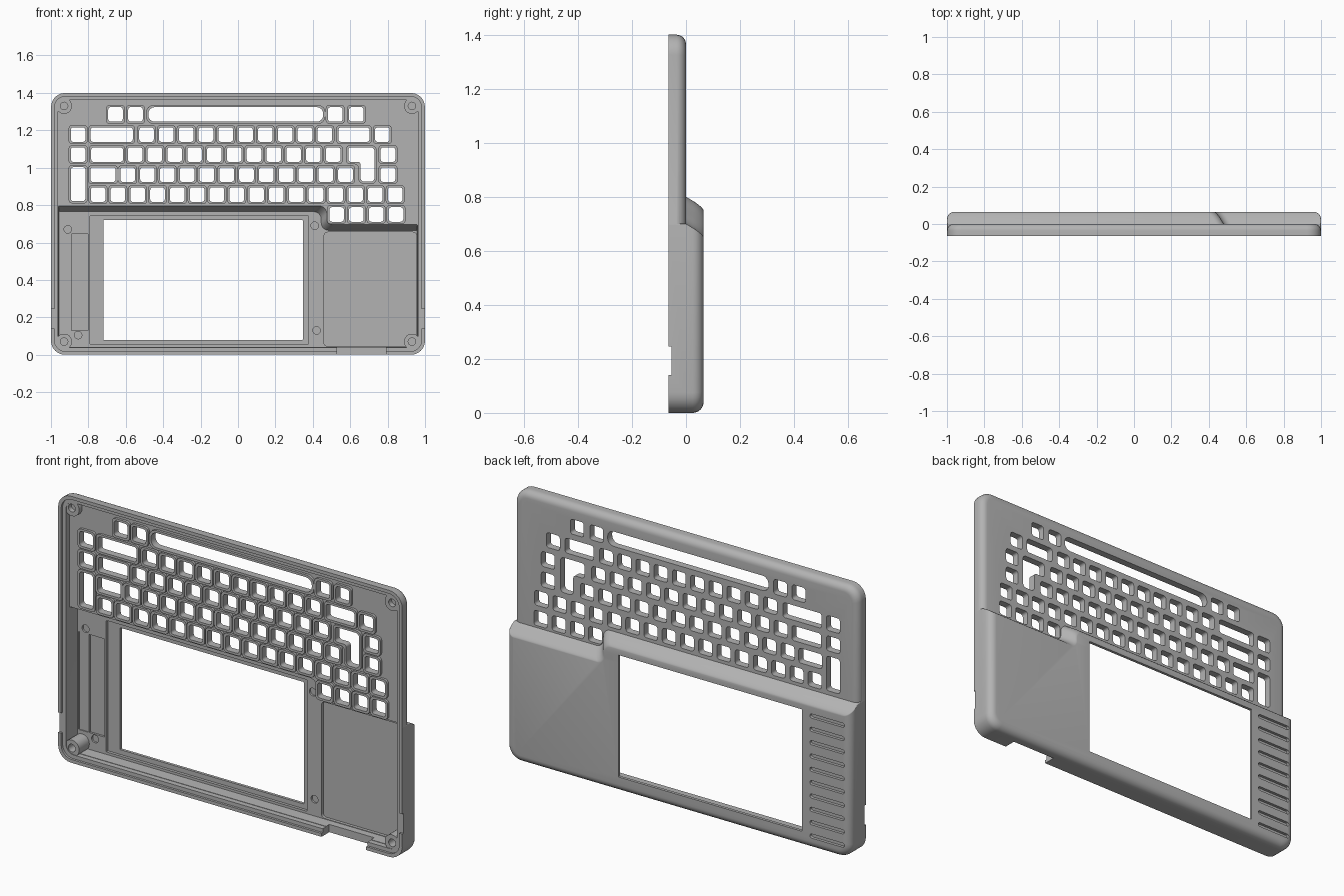
import bpy, bmesh, math

cube = bpy.data.objects.get("Cube")
if cube:
    bpy.data.objects.remove(cube, do_unlink=True)

grey = bpy.data.materials.new("matte_grey")
grey.use_nodes = True
grey.diffuse_color = (0.45, 0.45, 0.45, 1)
grey.node_tree.nodes["Principled BSDF"].inputs["Base Color"].default_value = (0.45, 0.45, 0.45, 1)


def rounded(corners, seg=6):
    """Outline in the xz plane: right-angled corners (x, z, radius), each turned into an arc."""
    pts = []
    for k, (x, z, r) in enumerate(corners):
        (px, pz, _), (nx, nz, _) = corners[k - 1], corners[(k + 1) % len(corners)]
        lp, ln = math.hypot(px - x, pz - z), math.hypot(nx - x, nz - z)
        ux, uz, vx, vz = (px - x) / lp, (pz - z) / lp, (nx - x) / ln, (nz - z) / ln
        for j in range(seg + 1):
            t = math.pi / 2 * j / seg
            a, b = 1 - math.sin(t), 1 - math.cos(t)
            pts.append((x + r * (ux * a + vx * b), z + r * (uz * a + vz * b)))
    return pts


def rect(x0, x1, z0, z1, r, seg=6):
    return rounded([(x0, z0, r), (x1, z0, r), (x1, z1, r), (x0, z1, r)], seg)


def disc(x, z, r):
    return rect(x - r, x + r, z - r, z + r, r * 0.97)


def loft(bm, rings, hollow=False):
    """Skin (outline, y) rings; capped at both ends, or closed into a frame."""
    loops = [[bm.verts.new((x, y, z)) for x, z in pts] for pts, y in rings]
    pairs = list(zip(loops, loops[1:]))
    if hollow:
        pairs.append((loops[-1], loops[0]))
    else:
        bm.faces.new(loops[0])
        bm.faces.new(loops[-1])
    n = len(loops[0])
    for a, b in pairs:
        for k in range(n):
            m = (k + 1) % n
            bm.faces.new((a[k], a[m], b[m], b[k]))


def prism(bm, pts, y0, y1):
    loft(bm, [(pts, y0), (pts, y1)])


def frame(bm, outer, inner, y0, y1):
    loft(bm, [(outer, y0), (inner, y0), (inner, y1), (outer, y1)], hollow=True)


def make(name, bm):
    bmesh.ops.recalc_face_normals(bm, faces=bm.faces)
    mesh = bpy.data.meshes.new(name)
    bm.to_mesh(mesh)
    bm.free()
    mesh.materials.append(grey)
    obj = bpy.data.objects.new(name, mesh)
    bpy.context.collection.objects.link(obj)
    return obj


def combine(target, bm, operation="DIFFERENCE"):
    tool = make("cutter", bm)
    tool.hide_render = True
    mod = target.modifiers.new("shape", "BOOLEAN")
    mod.operation, mod.object, mod.solver = operation, tool, "EXACT"
    bpy.context.view_layer.objects.active = target
    bpy.ops.object.modifier_apply(modifier=mod.name)
    bpy.data.objects.remove(tool, do_unlink=True)


def case_outline(i):
    return rect(-1 + i, 1 - i, i, 1.4 - i, 0.075 - 0.8 * i)


def bulge_outline(i, s):
    """Lower half with a stepped top edge; i insets the walls, s the step."""
    r, e = 0.075 - 0.8 * i, 0.004
    return rounded([(-1 + i, i, r), (1 - i, i, r), (1 - i, 0.70 - s, e),
                    (0.48 - s, 0.70 - s, 0.04), (0.48 - s, 0.80 - s, 0.04), (-1 + i, 0.80 - s, e)])


# Shell: thin full-size slab plus the thicker lower half, both with rounded rear edges
arc = [math.pi / 2 * k / 6 for k in range(7)]
bm = bmesh.new()
loft(bm, [(case_outline(0.0005), -0.065)] +
     [(case_outline(0.0005 + 0.035 * (1 - math.cos(t))), -0.035 + 0.035 * math.sin(t)) for t in arc])
shell = make("shell", bm)

bm = bmesh.new()
rings = [(bulge_outline(0, 0), -0.064), (bulge_outline(0, 0), 0)]
for t in arc:
    y, i = 0.025 + 0.04 * math.sin(t), 0.04 * (1 - math.cos(t))
    rings.append((bulge_outline(i, 0.6 * y + 0.3 * i), y))
loft(bm, rings)
combine(shell, bm, "UNION")

# Hollow interior: seam ledge, shallow upper cavity, deep lower cavity
bm = bmesh.new()
prism(bm, case_outline(0.018), -0.1, -0.053)
combine(shell, bm)
bm = bmesh.new()
prism(bm, case_outline(0.038), -0.1, -0.025)
combine(shell, bm)
bm = bmesh.new()
loft(bm, [(bulge_outline(0.04, 0.005), -0.05), (bulge_outline(0.04, 0.005), -0.025),
          (bulge_outline(0.042, 0.035), 0.035)])
combine(shell, bm)

# Recesses: screen seat, right bay, two-level vent bay, blind screw holes
bm = bmesh.new()
prism(bm, rect(-0.79, 0.375, 0.055, 0.745, 0.003), 0.0, 0.05)
prism(bm, rect(0.46, 0.955, 0.045, 0.655, 0.02), 0.0, 0.051)
prism(bm, rect(-0.95, -0.895, 0.13, 0.645, 0.003), 0.0, 0.04)
prism(bm, rect(-0.89, -0.80, 0.13, 0.645, 0.003), 0.0, 0.046)
for x, z in [(-0.91, 0.67), (-0.855, 0.105), (0.41, 0.69), (0.42, 0.13)]:
    prism(bm, disc(x, z, 0.02), 0.0, 0.045)
combine(shell, bm)

# Screen opening, lower edge port, side notches
bm = bmesh.new()
prism(bm, rect(-0.72, 0.347, 0.08, 0.72, 0.003), -0.1, 0.1)
prism(bm, rect(0.53, 0.79, -0.1, 0.044, 0.003), -0.1, 0.0)
for side in (-1, 1):
    prism(bm, rect(side * 1.035 - 0.07, side * 1.035 + 0.07, 0.14, 0.245, 0.003), -0.1, -0.054)
combine(shell, bm)

# Vent grooves on the rear
bm = bmesh.new()
for k in range(10):
    z = 0.07 + 0.07 * k
    prism(bm, rect(-0.965, -0.765, z - 0.011, z + 0.011, 0.0105), 0.05, 0.1)
combine(shell, bm)

# Key layout: (centre x, centre z, width, height)
K, P = 0.078, 0.1059
rows = [1.285, 1.177, 1.070, 0.963, 0.856, 0.750]
keys = [(x, rows[0], K, K) for x in (-0.655, -0.548, 0.52, 0.633)]
keys += [(-0.012, rows[0], 0.935, K), (-0.855, rows[1], K, K), (-0.855, rows[2], K, K),
         (-0.855, 0.912, K, 0.182), (0.772, rows[1], K, K), (0.802, rows[2], K, K),
         (0.802, rows[3], K, K), (-0.675, rows[1], 0.225, K), (-0.70, rows[2], 0.17, K),
         (-0.722, rows[3], 0.135, K), (0.62, rows[1], 0.165, K)]
for row, start, count in [(1, -0.489, 10), (2, -0.55, 11), (3, -0.59, 12), (4, -0.748, 16), (5, 0.527, 4)]:
    keys += [(start + P * k, rows[row], K, K) for k in range(count)]


def key_outline(key, e):
    x, z, w, h = key
    r = (0.035 if w > 0.5 else 0.014) + e / 2
    return rect(x - w / 2 - e, x + w / 2 + e, z - h / 2 - e, z + h / 2 + e, r, 4)


def corner_key_outline(e):
    x0, x1, x2, z0, z1, z2 = 0.59 - e, 0.655 - e, 0.73 + e, 0.925 - e, 1.031 - e, 1.109 + e
    r = 0.014 + e / 2
    return rounded([(x1, z0, r * 1.5), (x2, z0, r * 1.5), (x2, z2, r * 1.5),
                    (x0, z2, r), (x0, z1, r), (x1, z1, r)], 4)


outlines = [lambda e, key=key: key_outline(key, e) for key in keys] + [corner_key_outline]

# Key openings through the plate and raised frames around them
cut, rim = bmesh.new(), bmesh.new()
for outline in outlines:
    prism(cut, outline(0), -0.1, 0.03)
    frame(rim, outline(0.012), outline(0), -0.038, -0.02)
combine(shell, cut)
key_frames = make("key_frames", rim)

# Corner screw posts
bm = bmesh.new()
for x in (-0.93, 0.93):
    for z, back in ((0.07, 0.045), (1.33, -0.015)):
        frame(bm, disc(x, z, 0.042), disc(x, z, 0.02), -0.05, back)
posts = make("screw_posts", bm)

# Smooth rounded surfaces, keep hard edges
bpy.ops.object.select_all(action="DESELECT")
for obj in (shell, key_frames, posts):
    obj.select_set(True)
bpy.context.view_layer.objects.active = shell
bpy.ops.object.shade_smooth_by_angle(angle=math.radians(30))
